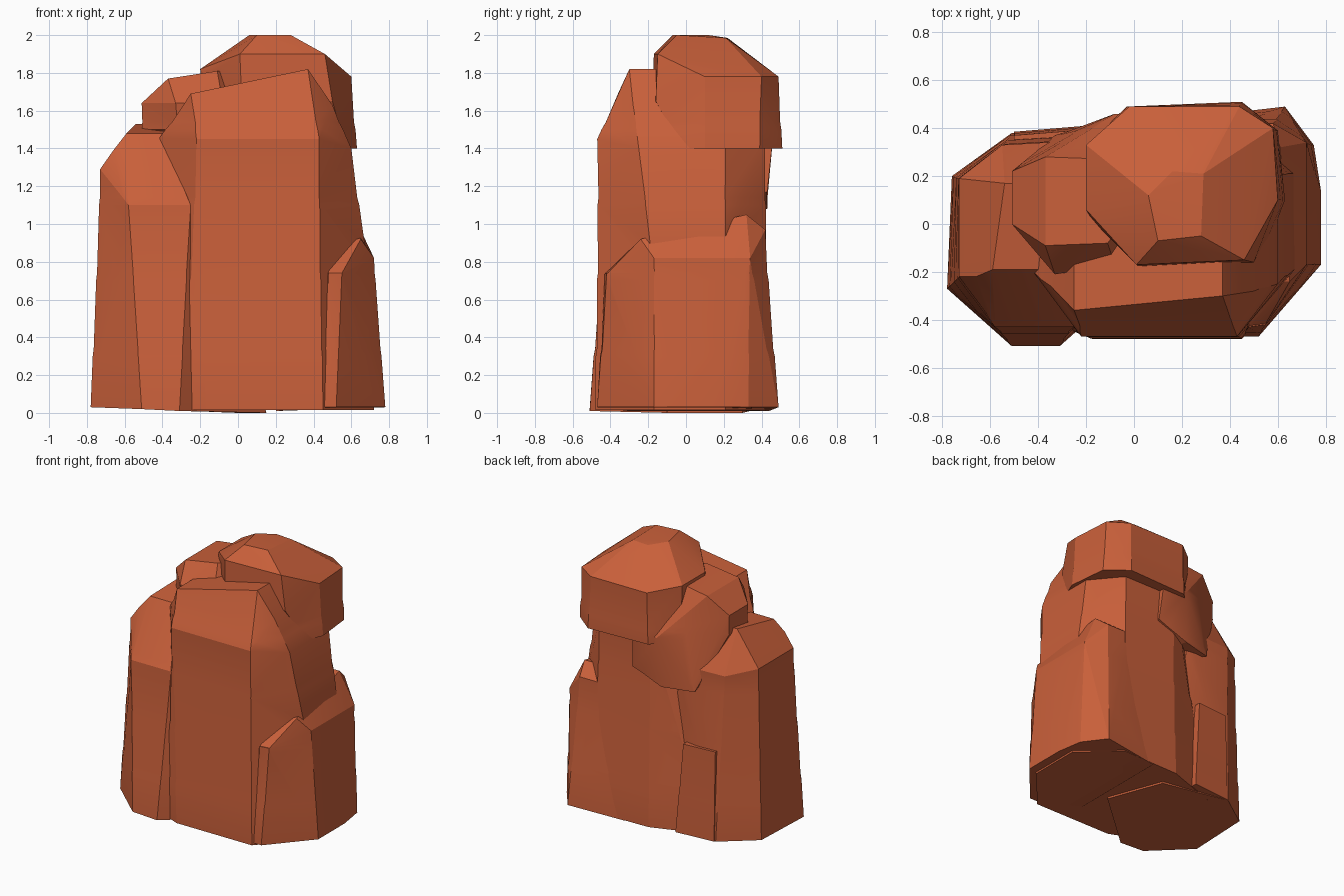
import bpy
import bmesh
from math import radians
from mathutils import Vector

default_cube = bpy.data.objects.get("Cube")
if default_cube:
    bpy.data.objects.remove(default_cube, do_unlink=True)

# One red sandstone colour for every boulder
SANDSTONE = (0.58, 0.115, 0.042, 1.0)
stone = bpy.data.materials.new("red sandstone")
stone.use_nodes = True
stone.diffuse_color = SANDSTONE
shader = stone.node_tree.nodes["Principled BSDF"]
shader.inputs["Base Color"].default_value = SANDSTONE
shader.inputs["Roughness"].default_value = 0.9

STRATA_HEIGHTS = (0.3, 0.7, 1.1, 1.5)
LEDGE_HEIGHT = 0.04
LEDGE_INSET = 0.988


def add_strata(bm):
    """Cut shallow horizontal ledges where the rock layers meet."""
    centre = sum((v.co for v in bm.verts), Vector()) / len(bm.verts)
    for height in STRATA_HEIGHTS:
        for level, inset in ((height, 1), (height + LEDGE_HEIGHT, LEDGE_INSET)):
            cut = bmesh.ops.bisect_plane(
                bm,
                geom=bm.verts[:] + bm.edges[:] + bm.faces[:],
                plane_co=(0, 0, level),
                plane_no=(0, 0, 1),
            )
            for item in cut["geom_cut"]:
                if isinstance(item, bmesh.types.BMVert):
                    item.co.x = centre.x + (item.co.x - centre.x) * inset
                    item.co.y = centre.y + (item.co.y - centre.y) * inset


def boulder(name, *rings):
    """Wrap a faceted boulder around rings, each a height and its corners."""
    bm = bmesh.new()
    for height, corners in rings:
        for x, y in corners:
            bm.verts.new((x, y, height))
    hull = bmesh.ops.convex_hull(bm, input=bm.verts[:])
    loose = {v for v in hull["geom_interior"] + hull["geom_unused"]
             if isinstance(v, bmesh.types.BMVert)}
    bmesh.ops.delete(bm, geom=list(loose), context="VERTS")
    bmesh.ops.dissolve_limit(bm, angle_limit=radians(4),
                             verts=bm.verts[:], edges=bm.edges[:])
    add_strata(bm)
    bmesh.ops.recalc_face_normals(bm, faces=bm.faces[:])
    mesh = bpy.data.meshes.new(name)
    bm.to_mesh(mesh)
    bm.free()
    mesh.materials.append(stone)
    obj = bpy.data.objects.new(name, mesh)
    bpy.context.collection.objects.link(obj)
    bpy.ops.object.select_all(action="DESELECT")
    obj.select_set(True)
    bpy.context.view_layer.objects.active = obj
    bpy.ops.object.shade_smooth_by_angle(angle=radians(18))
    return obj


# Tall central pillar with a sloping front brow
boulder(
    "main_pillar",
    (.015, [(-.17, -.48), (.45, -.48), (.72, -.17), (.72, .21), (.46, .45),
            (0, .44), (-.4, .3), (-.29, -.43)]),
    (.9, [(.67, -.19), (.67, .21)]),
    (1.4, [(.6, -.25), (.6, .21)]),
    (1.45, [(-.22, -.47), (.43, -.47), (.42, .42),
            (0, .42), (-.42, -.2), (-.4, .1)]),
    (1.63, [(.5, -.28), (.5, .2)]),
    (1.69, [(-.25, -.36), (-.25, .1)]),
    (1.82, [(.37, -.3), (.37, .15)]),
)

# Lower shoulder on the narrow side, its base dipping toward the middle
boulder(
    "side_shoulder",
    (.03, [(-.78, -.27), (-.76, .2)]),
    (.02, [(-.51, .38), (-.51, -.51)]),
    (.01, [(-.31, -.51)]),
    (0, [(0, .3), (.15, -.1)]),
    (1.1, [(-.58, -.43), (-.25, -.43)]),
    (1.24, [(-.55, .33), (-.2, .35)]),
    (1.29, [(-.73, -.22), (-.73, .19)]),
    (1.39, [(-.66, -.22)]),
    (1.48, [(-.59, -.19), (-.4, -.19)]),
    (1.53, [(-.54, .17), (-.2, .17)]),
)

# Overhanging block wedged behind the pillar
boulder(
    "middle_block",
    (1.08, [(-.33, .37), (-.1, .43), (0, 0)]),
    (1.17, [(.14, .43)]),
    (1.45, [(-.24, .39), (-.08, .46), (.12, .46)]),
    (1.5, [(-.51, 0), (-.51, .22), (-.32, -.2)]),
    (1.64, [(-.51, 0), (-.51, .22), (-.33, -.21), (-.08, -.17)]),
    (1.77, [(-.37, -.09), (-.37, .28)]),
    (1.81, [(-.11, -.08), (-.1, .27), (.1, .2)]),
)

# Wide capstone resting on the pillar
boulder(
    "capstone",
    (1.4, [(-.18, .08), (-.19, .33), (-.03, .49), (.45, .51), (.6, .39),
           (.63, .1), (.58, -.03), (.05, -.03)]),
    (1.65, [(.02, -.18), (.5, -.16)]),
    (1.78, [(-.17, .01), (-.02, .49), (.44, .49), (.58, .4), (.6, .1)]),
    (1.82, [(-.2, .06), (-.2, .33)]),
    (1.9, [(.01, -.17), (.46, -.15)]),
    (2, [(.1, -.07), (.28, -.05), (.06, .12)]),
    (1.985, [(.29, .21), (.16, .22)]),
)

# Low buttress on the broad side, rising toward the back
boulder(
    "side_buttress",
    (.03, [(.45, -.47), (.52, -.47), (.78, -.17), (.78, .14),
           (.75, .33), (.63, .49)]),
    (.01, [(.2, -.3), (.2, .44)]),
    (.74, [(.48, -.43), (.55, -.42)]),
    (.82, [(.72, -.17), (.72, .34)]),
    (.92, [(.65, -.24), (.45, -.24)]),
    (.97, [(.58, .42), (.4, .42)]),
    (1.05, [(.61, .32), (.4, .32)]),
)

# Thin slab leaning on the back
boulder(
    "back_slab",
    (.02, [(-.5, .2), (-.5, .385), (-.2, .41), (-.2, .2)]),
    (.68, [(-.5, .2), (-.5, .37), (-.25, .39), (-.25, .2)]),
)
